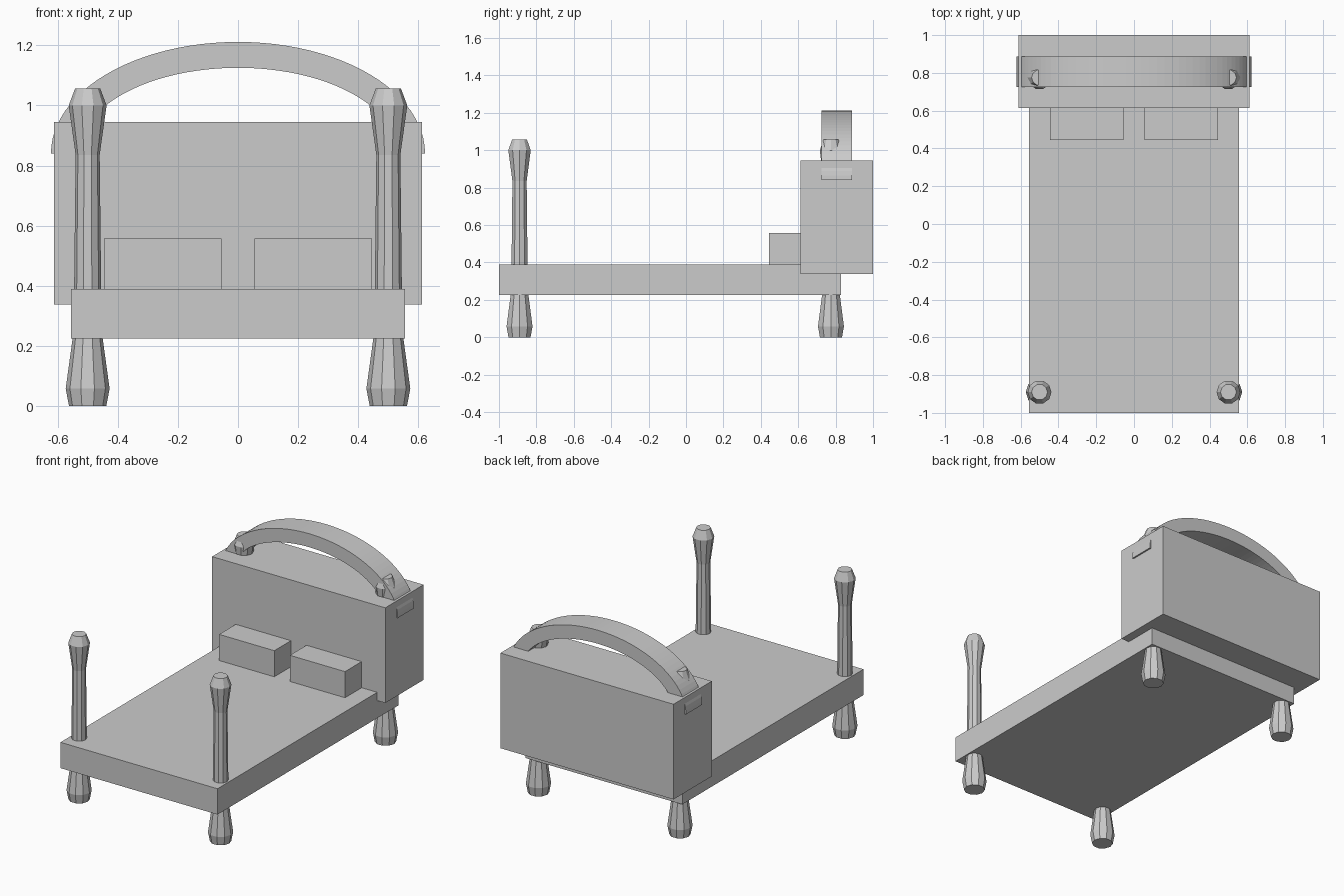
import bpy
import bmesh
from math import cos, sin, pi

default = bpy.data.objects.get("Cube")
if default:
    bpy.data.objects.remove(default, do_unlink=True)

grey = bpy.data.materials.new("plain_grey")
grey.use_nodes = True
GREY = (0.6, 0.6, 0.6, 1)
grey.diffuse_color = GREY
grey.node_tree.nodes["Principled BSDF"].inputs["Base Color"].default_value = GREY


def finish(name, bm):
    bmesh.ops.recalc_face_normals(bm, faces=bm.faces)
    mesh = bpy.data.meshes.new(name)
    bm.to_mesh(mesh)
    bm.free()
    mesh.materials.append(grey)
    obj = bpy.data.objects.new(name, mesh)
    bpy.context.collection.objects.link(obj)
    return obj


def box(name, low, high):
    bm = bmesh.new()
    bmesh.ops.create_cube(bm, size=1)
    for v in bm.verts:
        v.co = [(a + b) / 2 + c * (b - a) for a, b, c in zip(low, high, v.co)]
    return finish(name, bm)


def bridge(bm, a, b):
    for i in range(len(a)):
        j = (i + 1) % len(a)
        bm.faces.new((a[i], a[j], b[j], b[i]))


def post(name, x, y, profile, sides=10):
    # Turned ten-sided post from (radius, height) pairs
    bm = bmesh.new()
    rings = []
    for r, z in profile:
        angles = [2 * pi * i / sides for i in range(sides)]
        rings.append([bm.verts.new((x + r * cos(t), y + r * sin(t), z)) for t in angles])
    for a, b in zip(rings, rings[1:]):
        bridge(bm, a, b)
    bm.faces.new(rings[0])
    bm.faces.new(rings[-1])
    return finish(name, bm)


def arch(name, outer, inner, base, y0, y1, steps=48):
    # Half-elliptical band with a rectangular section
    bm = bmesh.new()
    sections = []
    for i in range(steps + 1):
        t = pi * i / steps
        corners = ((outer, y0), (outer, y1), (inner, y1), (inner, y0))
        sections.append([bm.verts.new((e[0] * cos(t), y, base + e[1] * sin(t)))
                         for e, y in corners])
    for a, b in zip(sections, sections[1:]):
        bridge(bm, a, b)
    bm.faces.new(sections[0])
    bm.faces.new(sections[-1])
    return finish(name, bm)


# Bed base and thick headboard
box("bed_base", (-0.555, -1, 0.225), (0.555, 0.83, 0.39))
box("headboard", (-0.612, 0.613, 0.337), (0.612, 1, 0.945))

# Arched trim over the headboard
arch("headboard_arch", (0.622, 0.371), (0.531, 0.285), 0.84, 0.725, 0.888)

# Four posts and two pillows
PROFILE = [(0.062, 0), (0.073, 0.058), (0.05, 0.225), (0.045, 0.39),
           (0.04, 0.835), (0.063, 1.0), (0.042, 1.056)]
for side, s in (("left", 1), ("right", -1)):
    post("front_post_" + side, s * 0.5, -0.89, PROFILE)
    post("back_post_" + side, s * 0.5, 0.775, PROFILE)
    inner, outer = s * 0.055, s * 0.445
    box("pillow_" + side, (min(inner, outer), 0.445, 0.38),
        (max(inner, outer), 0.63, 0.557))
